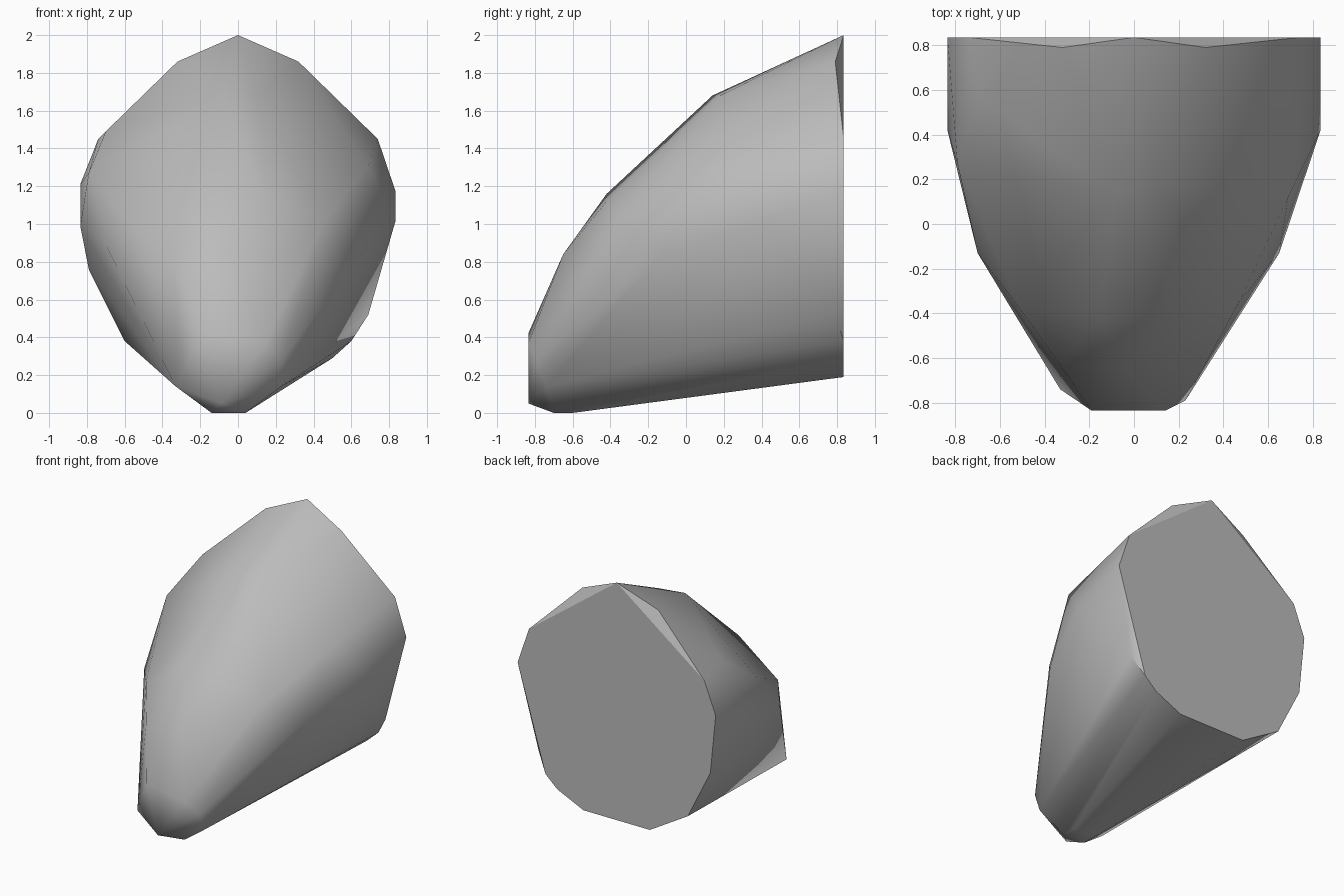
import bpy
import bmesh
import math
from mathutils import Vector

default_cube = bpy.data.objects.get("Cube")
if default_cube:
    bpy.data.objects.remove(default_cube, do_unlink=True)

BACK = 0.835


def mirrored(points):
    """Return the points together with their copies across x = 0."""
    return points + [(-x, y, z) for x, y, z in points]


def flat_outline(points, depth):
    """Place a front outline of (x, z) pairs on one plane."""
    return [(x, depth, z) for x, z in points]


def make_material(name, value):
    material = bpy.data.materials.new(name)
    material.use_nodes = True
    color = (value, value, value, 1.0)
    material.diffuse_color = color
    material.node_tree.nodes["Principled BSDF"].inputs["Base Color"].default_value = color
    return material


# Flat back cap outline
back_cap = flat_outline([(0, 2), (0.835, 1.17), (-0.835, 1.21),
                         (0.5, 0.29), (-0.79, 0.76)], BACK)
back_cap += mirrored(flat_outline([(0.74, 1.45), (0.6, 0.38), (0.28, 0.19)], BACK))

# Chamfer corners just ahead of the back cap
rim = mirrored([(0.32, 0.79, 1.86)]) + [(0.69, 0.79, 0.52)]

# Rounded upper ridge running forward
ridge = [(-0.09, 0.14, 1.68), (0.1, 0.18, 1.68), (-0.15, -0.42, 1.16),
         (0.15, -0.42, 1.12), (-0.04, -0.65, 0.84), (-0.33, -0.63, 0.78)]

# Widest points of the two flanks
left_flank = [(0.835, 0.42, 1.02), (0.69, 0.12, 1.31),
              (0.65, -0.13, 0.84), (0.47, -0.35, 1.03)]
right_flank = [(-0.835, 0.42, 0.99), (-0.7, 0.57, 1.49), (-0.79, 0.27, 1.27),
               (-0.7, -0.13, 0.89), (-0.51, -0.38, 0.93)]

# Blunt nose and its narrow underside
nose = flat_outline([(-0.19, 0.42), (0.14, 0.37), (-0.09, 0.05)], -BACK)
nose += [(0.23, -0.79, 0.28), (0.23, -0.74, 0.14), (-0.33, -0.74, 0.14)]
underside = [(x, y, 0) for x in (-0.14, 0.04) for y in (-0.7, -0.6)]

# Wrap all the sections in one closed convex shell
bm = bmesh.new()
for point in back_cap + rim + ridge + left_flank + right_flank + nose + underside:
    bm.verts.new(Vector(point))
hull = bmesh.ops.convex_hull(bm, input=bm.verts[:], use_existing_faces=False)
loose = [v for v in bm.verts if not v.link_faces]
bmesh.ops.delete(bm, geom=loose, context="VERTS")
bmesh.ops.dissolve_limit(bm, angle_limit=math.radians(0.5),
                         verts=bm.verts[:], edges=bm.edges[:])
bmesh.ops.recalc_face_normals(bm, faces=bm.faces[:])

mesh = bpy.data.meshes.new("tapered_shell")
bm.to_mesh(mesh)
bm.free()
mesh.materials.append(make_material("plain grey", 0.5))
shell = bpy.data.objects.new("tapered_shell", mesh)
bpy.context.collection.objects.link(shell)

# Smooth body with a crisp edge around the back cap
bpy.ops.object.select_all(action="DESELECT")
shell.select_set(True)
bpy.context.view_layer.objects.active = shell
bpy.ops.object.shade_smooth_by_angle(angle=math.radians(42))
cap_edges = {key for face in mesh.polygons if face.normal.y > 0.99
             for key in face.edge_keys}
for edge in mesh.edges:
    if edge.key in cap_edges:
        edge.use_edge_sharp = True
